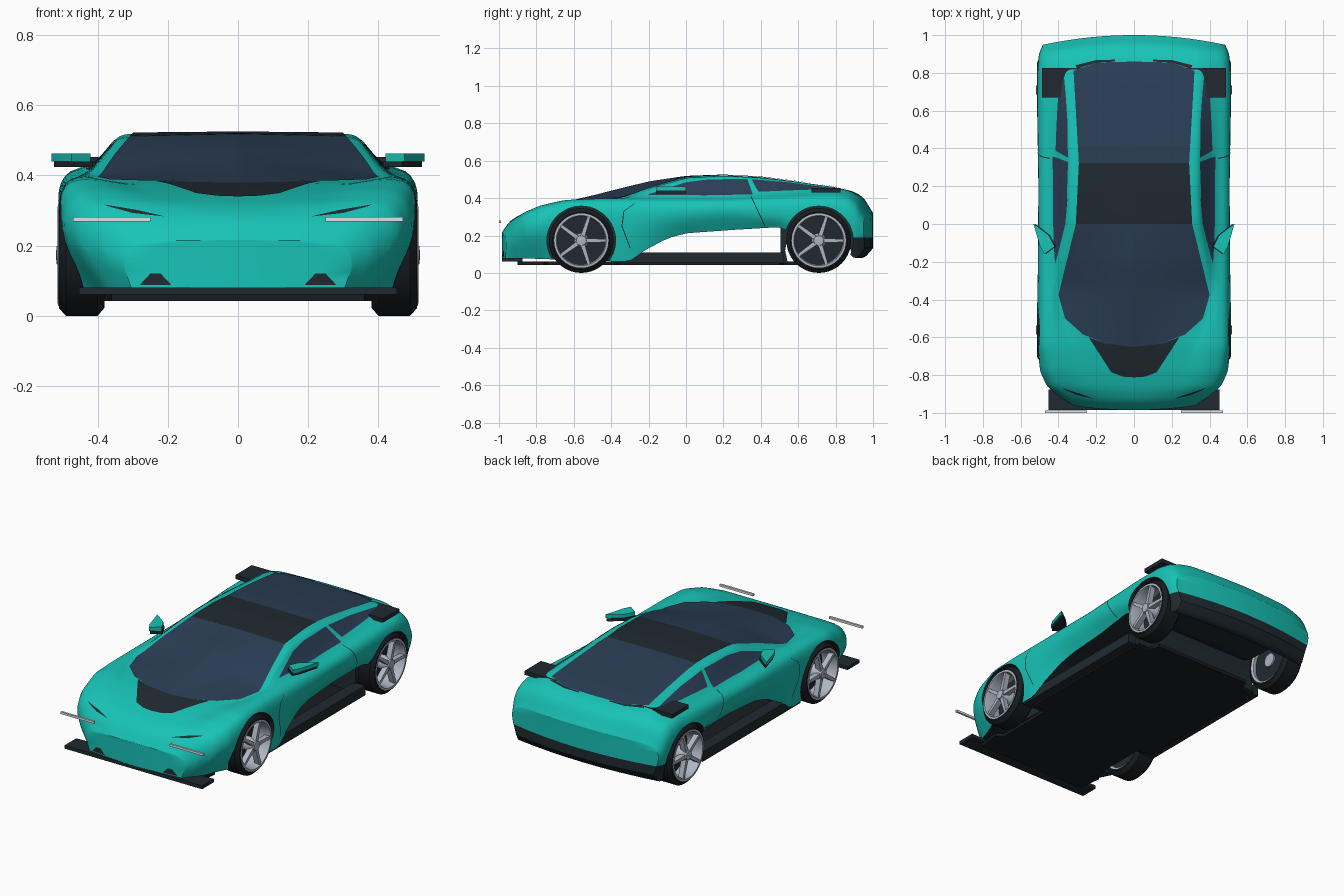
import bpy, bmesh, math
from mathutils import Vector, Matrix
from mathutils.bvhtree import BVHTree
if "Cube" in bpy.data.objects:
    bpy.data.objects.remove(bpy.data.objects["Cube"], do_unlink=True)

def material(name, *rgb):
    mat = bpy.data.materials.new(name)
    mat.use_nodes = True
    mat.diffuse_color = (*rgb, 1)
    shader = next(n for n in mat.node_tree.nodes if n.type == 'BSDF_PRINCIPLED')
    shader.inputs["Base Color"].default_value = (*rgb, 1)
    return mat

TEAL = material("teal paint", .009, .55, .475)
GLASS = material("blue tinted glass", .024, .048, .092)
DARK = material("dark trim", .014, .023, .03)
RUBBER = material("black rubber", .009, .012, .015)
METAL = material("wheel grey", .42, .47, .55)
LAMP = material("light bar grey", .85, .88, .92)
SIDES = (("left", 1), ("right", -1))

def make(name, bm, mat):
    bmesh.ops.remove_doubles(bm, verts=bm.verts, dist=1e-5)
    bmesh.ops.recalc_face_normals(bm, faces=bm.faces)
    mesh = bpy.data.meshes.new(name)
    bm.to_mesh(mesh)
    mesh.materials.append(mat)
    mesh.shade_smooth()
    mesh.set_sharp_from_angle(angle=math.radians(35))
    obj = bpy.data.objects.new(name, mesh)
    bpy.context.collection.objects.link(obj)
    return obj

def bridge(bm, a, b):
    """Faces between two closed rings."""
    for i in range(len(a)):
        j = (i + 1) % len(a)
        bm.faces.new((a[i], a[j], b[j], b[i]))

def place(axis, u, v, w):
    """2D point (u, v) seen along an axis, at depth w."""
    return Vector({'x': (w, u, v), 'y': (u, w, v), 'z': (u, v, w)}[axis])

def prism(name, points, axis, low, high, mat):
    bm = bmesh.new()
    ends = [[bm.verts.new(place(axis, u, v, w)) for u, v in points] for w in (low, high)]
    for end in ends:
        bm.faces.new(end)
    bridge(bm, *ends)
    return make(name, bm, mat)

def box(name, x, y, z, mat):
    return prism(name, [(x[0], y[0]), (x[1], y[0]), (x[1], y[1]), (x[0], y[1])], 'z', *z, mat)

def sample(keys, y):
    """Straight interpolation through (y, x, z) keys."""
    y = min(max(y, keys[0][0]), keys[-1][0])
    a, b = next((a, b) for a, b in zip(keys, keys[1:]) if y <= b[0])
    return Vector(a[1:]).lerp(Vector(b[1:]), (y - a[0]) / (b[0] - a[0]))

# Lengthwise lines of the body, each as (y, x, z)
CENTRE = [(-.985, 0, .205), (-.965, 0, .25), (-.94, 0, .28), (-.88, 0, .315), (-.78, 0, .346), (-.65, 0, .375),
          (-.5, 0, .41), (-.35, 0, .448), (-.2, 0, .485), (0, 0, .515), (.2, 0, .522),
          (.4, 0, .512), (.6, 0, .487), (.8, 0, .457), (.9, 0, .435), (.96, 0, .395), (1, 0, .31)]
ROOF_EDGE = [(-.985, .17, .205), (-.95, .21, .268), (-.88, .23, .318), (-.78, .26, .35), (-.65, .31, .376),
             (-.5, .38, .383), (-.35, .41, .392), (-.2, .38, .447), (0, .34, .508), (.2, .335, .519),
             (.4, .335, .509), (.6, .34, .486), (.8, .35, .458), (.9, .34, .435), (.96, .32, .392), (1, .31, .305)]
BELT = [(-.985, .23, .2), (-.95, .28, .262), (-.88, .33, .318), (-.78, .38, .363), (-.65, .42, .393),
        (-.5, .44, .4), (-.2, .432, .404), (.2, .427, .407), (.6, .43, .424), (.8, .425, .433),
        (.9, .41, .422), (.96, .41, .38), (1, .4, .3)]
SHOULDER = [(-.985, .29, .192), (-.95, .365, .25), (-.88, .435, .305), (-.78, .48, .345),
            (-.65, .505, .375), (-.3, .5, .382), (.2, .5, .382), (.6, .508, .398),
            (.8, .508, .4), (.9, .5, .388), (.96, .49, .35), (1, .47, .28)]
FLANK = [(-.985, .32, .15), (-.95, .39, .18), (-.88, .46, .21), (-.78, .508, .23), (-.6, .515, .25),
         (-.3, .515, .28), (.2, .51, .32), (.6, .515, .29), (.9, .512, .27), (.96, .505, .25), (1, .485, .23)]
LOWER = [(-.985, .3, .08), (-.9, .37, .078), (-.78, .41, .075), (-.65, .47, .07), (-.3, .48, .062),
         (-.24, .475, .11), (-.1, .46, .185), (0, .455, .212), (.25, .455, .23), (.5, .475, .245),
         (.6, .49, .2), (.87, .485, .185), (.9, .47, .085), (.96, .46, .078), (1, .45, .14)]
COLUMNS, STATIONS, BUMPER_TOP = 8, 72, .188

def half_section(y):
    c, r, b, s, f, l = [(sample(k, y - .02) + 2 * sample(k, y) + sample(k, y + .02)) / 4
                        for k in (CENTRE, ROOF_EDGE, BELT, SHOULDER, FLANK, LOWER)]
    pts = [c, c.lerp(r, .8), r, r.lerp(b, .3), b, s, f, l]
    for _ in range(2):
        pts = [pts[0]] + [p.lerp(q, t) for p, q in zip(pts, pts[1:]) for t in (.25, .75)] + [pts[-1]]
    return pts

# Body shell: lofted front to back, capped with grids, ends bowed in plan
bm = bmesh.new()
rings = []
across = [1 - 2 * k / COLUMNS for k in range(COLUMNS + 1)]
for i in range(STATIONS + 1):
    y = .0075 - .9925 * math.cos(math.pi * i / STATIONS)
    half = half_section(y)
    ring = ([(p.x, p.y) for p in half] + [(half[-1].x * t, half[-1].y) for t in across[1:-1]]
            + [(-p.x, p.y) for p in reversed(half[1:])])
    rings.append([bm.verts.new((x, y, z)) for x, z in ring])
    if i in (0, STATIONS):
        rows = [[bm.verts.new((p.x * t, y, p.y)) for t in across] for p in half]
        for a, b in zip(rows, rows[1:]):
            for k in range(COLUMNS):
                bm.faces.new((a[k], a[k + 1], b[k + 1], b[k]))
for a, b in zip(rings, rings[1:]):
    bridge(bm, a, b)
for v in bm.verts:
    x, y, z = v.co
    v.co.y -= .22 * x * x * (max(0, (y - .8) / .2) - max(0, (-y - .85) / .135))
bmesh.ops.remove_doubles(bm, verts=bm.verts, dist=1e-5)
bmesh.ops.bisect_plane(bm, geom=bm.verts[:] + bm.edges[:] + bm.faces[:],
                       plane_co=(0, 0, BUMPER_TOP), plane_no=(0, 0, 1))
body = make("body_shell", bm, TEAL)

# Wheel arches cut from the body
AXLES, AXLE_Z, ARCH = (-.56, .71), .173, .184
bm = bmesh.new()
for x, y in [(s * .5, y) for y in AXLES for _, s in SIDES]:
    turn = Matrix.Translation((x, y, AXLE_Z)) @ Matrix.Rotation(math.pi / 2, 4, 'Y')
    bmesh.ops.create_cone(bm, cap_ends=True, segments=48, radius1=ARCH, radius2=ARCH, depth=.32, matrix=turn)
cutter = make("arch_cutter", bm, DARK)
cut = body.modifiers.new("arches", 'BOOLEAN')
cut.operation, cut.object, cut.solver = 'DIFFERENCE', cutter, 'EXACT'
mesh = bpy.data.meshes.new_from_object(body.evaluated_get(bpy.context.evaluated_depsgraph_get()))
body.modifiers.clear()
body.data = mesh
bpy.data.objects.remove(cutter, do_unlink=True)

# Dark arches, underside and rear bumper
mesh.materials.clear()
for mat in (TEAL, DARK):
    mesh.materials.append(mat)
for f in mesh.polygons:
    x, y, z = f.center
    in_arch = abs(x) > .3 and any(math.hypot(y - a, z - AXLE_Z) < ARCH + .0003 for a in AXLES)
    f.material_index = int(in_arch or f.normal.z < -.75 or (y > .87 and z < BUMPER_TOP))
mesh.set_sharp_from_angle(angle=math.radians(35))
bm = bmesh.new()
bm.from_mesh(mesh)
surface = BVHTree.FromBMesh(bm)

def along(line, t):
    i = min(int(t * (len(line) - 1)), len(line) - 2)
    return Vector(line[i]).lerp(Vector(line[i + 1]), t * (len(line) - 1) - i)

def panel(name, a, b, axis, mat, rows=16, cols=24, lift=.004):
    """Thin mirrored plate between two outlines, laid on the body surface."""
    start = -2 if axis == 'y' else 2
    ray = place(axis, 0, 0, -start).normalized()
    bm = bmesh.new()
    for _, s in SIDES:
        grid = []
        for r in range(rows + 1):
            pts = [along(a, c / cols).lerp(along(b, c / cols), r / rows) for c in range(cols + 1)]
            hits = [surface.ray_cast(place(axis, p.x, p.y, start), ray)[0] - ray * lift for p in pts]
            grid.append([bm.verts.new((s * h.x, h.y, h.z)) for h in hits])
        for p, q in zip(grid, grid[1:]):
            for c in range(cols):
                bm.faces.new([p[c], p[c + 1], q[c + 1], q[c]][::s])
    return make(name, bm, mat)

# Glass, roof and hood panels
panel("windshield", [(0, -.65), (.14, -.635), (.27, -.585), (.365, -.5), (.4, -.375)],
      [(0, 0), (.075, 0), (.15, 0), (.225, 0), (.308, 0)], 'z', GLASS)
panel("roof_panel", [(0, 0), (.308, 0)], [(0, .323), (.292, .323)], 'z', DARK)
panel("rear_window", [(0, .323), (.292, .323)], [(0, .86), (.2, .855), (.32, .81)], 'z', GLASS)
panel("rear_deck_gap", [(.1, .86), (.2, .855), (.3, .822)], [(.1, .87), (.2, .868), (.31, .84)], 'z', DARK)
panel("hood_panel", [(0, -.65), (.14, -.635), (.24, -.6)], [(0, -.812), (.06, -.808), (.12, -.785)], 'z', DARK)
panel("front_side_window", [(-.21, .418), (.1, .415), (.357, .42)],
      [(-.17, .43), (0, .485), (.12, .5), (.328, .502)], 'x', GLASS)
panel("rear_side_window", [(.387, .434), (.6, .443), (.76, .448)], [(.35, .501), (.55, .484), (.78, .454)], 'x', GLASS)

# Door seams, headlight slits and lower bumper fins
panel("rear_door_seam", [(.345, .41), (.42, .25)], [(.35, .41), (.425, .25)], 'x', DARK, 1, lift=.002)
seam = [(-.28, .37), (-.335, .33), (-.345, .25), (-.3, .13)]
panel("front_door_seam", seam, [(y + .005, z) for y, z in seam], 'x', DARK, 1, lift=.002)
panel("headlight_slit", [(.21, .283), (.3, .293), (.37, .312)], [(.22, .286), (.29, .302), (.38, .317)], 'y', DARK, 4)
panel("bumper_fin", [(.19, .088), (.28, .088)], [(.22, .12), (.25, .12)], 'y', DARK, 4, 8)

# Splitter, floor, wheel bulkhead and wing
box("front_splitter", (-.453, .453), (-.985, -.875), (.06, .08), DARK)
edge = [(.36, -.9), (.38, -.76), (.34, -.74), (.34, -.38), (.43, -.36), (.43, .5), (.34, .52), (.32, .6)]
prism("floor", edge + [(-x, y) for x, y in reversed(edge)], 'z', .042, .062, RUBBER)
prism("rear_bulkhead", [(.505, .05), (.545, .05), (.53, .12), (.56, .28), (.505, .26)], 'x', -.42, .42, DARK)
box("rear_wing", (-.487, .487), (.67, .825), (.43, .453), DARK)

# Sills, light bars and blade-shaped door mirrors
for side, s in SIDES:
    box(side + "_sill", (s * .4, s * .475), (-.4, .52), (.052, .11), DARK)
    box(side + "_light_bar", (s * .25, s * .47), (-1, -.988), (.268, .281), LAMP)
    blade = [(s * x, y) for x, y in ((.42, -.12), (.475, -.16), (.497, -.12), (.532, 0), (.515, -.01), (.45, -.06))]
    prism(side + "_mirror_cap", blade, 'z', .44, .462, TEAL)
    prism(side + "_mirror_arm", [(x * .985, y) for x, y in blade], 'z', .424, .44, DARK)

def lathe(name, profile, spot, mat, segments=40):
    """Turn (x, radius) points around the axle."""
    bm = bmesh.new()
    turns = [2 * math.pi * k / segments for k in range(segments)]
    loops = [[bm.verts.new((x, r * math.cos(t), r * math.sin(t))) for t in turns] for x, r in profile]
    for a, b in zip(loops, loops[1:]):
        bridge(bm, a, b)
    bm.transform(spot)
    return make(name, bm, mat)

# Wheels
for name, y, s in [(f"{e}_{side}", y, s) for e, y in zip(("front", "rear"), AXLES) for side, s in SIDES]:
    spot = Matrix.Translation((s * .445, y, AXLE_Z)) @ Matrix.Scale(s, 4, (1, 0, 0))
    lathe(name + "_tyre", [(-.06, .136), (-.065, .15), (-.045, .173), (.045, .173), (.065, .152),
                           (.065, .142), (.05, .136), (-.06, .136)], spot, RUBBER)
    lathe(name + "_rim", [(-.058, .128), (-.064, .14), (-.05, .137), (.05, .137), (.068, .145),
                          (.069, .134), (.05, .128), (-.058, .128)], spot, METAL)
    lathe(name + "_brake", [(-.03, .001), (-.03, .13), (-.04, .13), (-.04, .001)], spot, DARK)
    lathe(name + "_hub", [(-.05, .001), (-.05, .04), (.04, .04), (.055, .03), (.072, .026), (.074, .001)], spot, METAL)
    bm = bmesh.new()
    for k in range(5):
        bar = bmesh.ops.create_cube(bm, size=1)["verts"]
        for v in bar:
            v.co = Vector((.05 + .032 * v.co.x, .077 + .112 * v.co.y, (.02 - .008 * v.co.y) * v.co.z))
        bmesh.ops.rotate(bm, verts=bar, matrix=Matrix.Rotation(2 * math.pi * k / 5, 3, 'X'))
    bm.transform(spot)
    make(name + "_spokes", bm, METAL)
